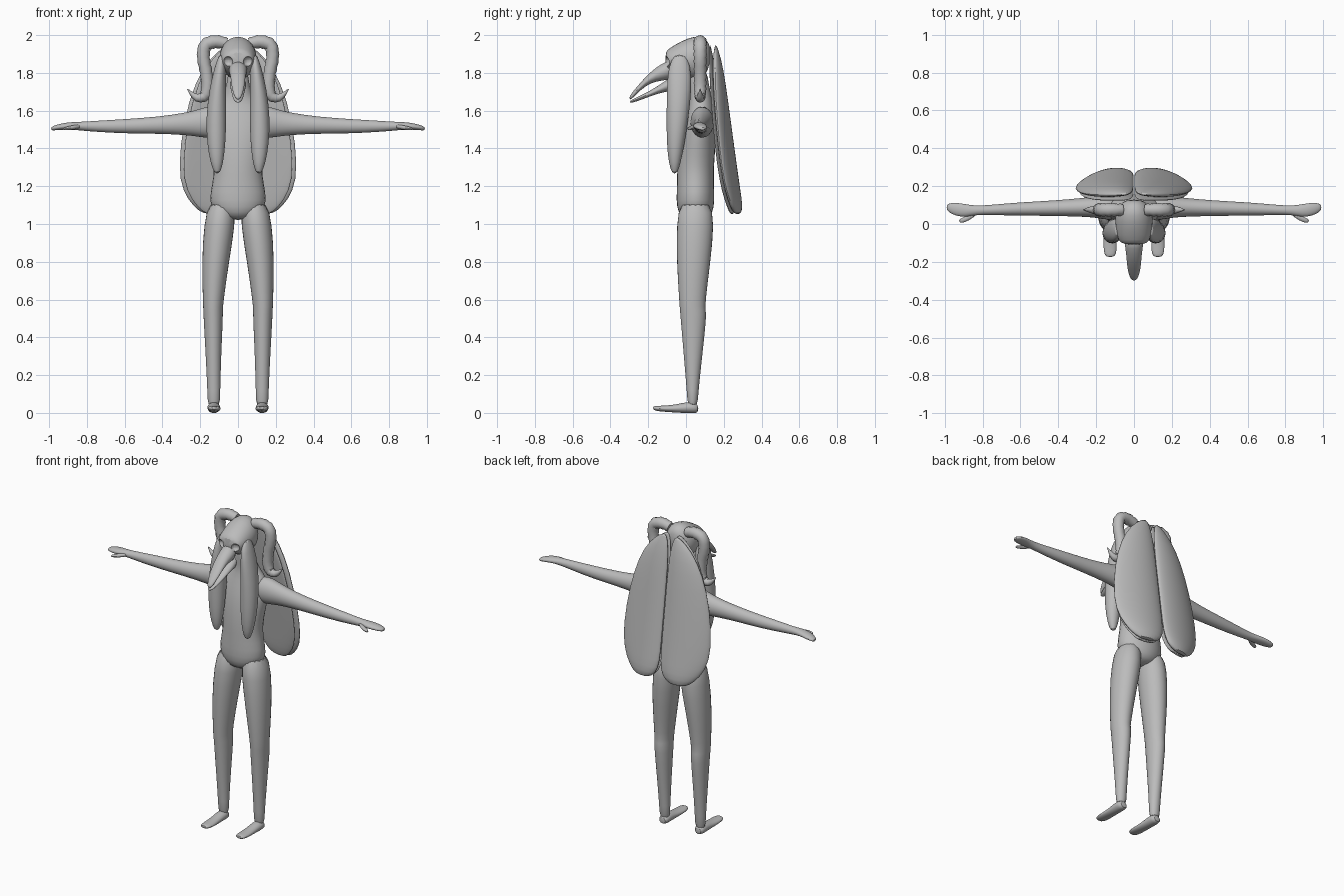
import bpy
import bmesh
import math
from mathutils import Vector

cube = bpy.data.objects.get("Cube")
if cube:
    bpy.data.objects.remove(cube, do_unlink=True)

SIDES = {"left": 1, "right": -1}

grey = bpy.data.materials.new("plain_grey")
grey.use_nodes = True
grey.diffuse_color = (0.5, 0.5, 0.5, 1)
grey.node_tree.nodes["Principled BSDF"].inputs["Base Color"].default_value = grey.diffuse_color


def skin_rings(name, rings, subdivide=1):
    """Bridge a list of equal rings into a closed smooth mesh."""
    bm = bmesh.new()
    loops = [[bm.verts.new(p) for p in ring] for ring in rings]
    count = len(loops[0])
    for lower, upper in zip(loops, loops[1:]):
        for i in range(count):
            j = (i + 1) % count
            bm.faces.new((lower[i], lower[j], upper[j], upper[i]))
    bm.faces.new(loops[0])
    bm.faces.new(loops[-1])
    bmesh.ops.recalc_face_normals(bm, faces=bm.faces)
    mesh = bpy.data.meshes.new(name)
    bm.to_mesh(mesh)
    bm.free()
    mesh.materials.append(grey)
    obj = bpy.data.objects.new(name, mesh)
    bpy.context.collection.objects.link(obj)
    if subdivide:
        obj.modifiers.new("soften", "SUBSURF").levels = subdivide
        obj.modifiers["soften"].render_levels = subdivide
    for other in bpy.context.selected_objects:
        other.select_set(False)
    obj.select_set(True)
    bpy.context.view_layer.objects.active = obj
    bpy.ops.object.shade_smooth_by_angle(angle=math.radians(50))
    return obj


def loft(name, axis, rows, side=1, sides=14, arch=0.0):
    """Ellipse sections along an axis; row = position, two centres, two radii."""
    rings = []
    for pos, c1, c2, r1, r2 in rows:
        ring = []
        for i in range(sides):
            a = math.tau * i / sides
            u, v = c1 + r1 * math.cos(a), c2 + r2 * math.sin(a)
            x, y, z = {"x": (pos, u, v), "y": (u, pos, v), "z": (u, v, pos)}[axis]
            ring.append((x * side, y - arch * x * x, z))
        rings.append(ring)
    return skin_rings(name, rings)


def horn(name, points, side):
    """Ridged tapering tube in an upright plane."""
    samples = []
    steps = 4
    for i in range(len(points) - 1):
        p0, p1 = points[max(i - 1, 0)], points[i]
        p2, p3 = points[i + 1], points[min(i + 2, len(points) - 1)]
        for s in range(steps):
            t = s / steps
            samples.append([b + t / 2 * (c - a + t * (2 * a - 5 * b + 4 * c - d + t * (3 * (b - c) + d - a)))
                            for a, b, c, d in zip(p0, p1, p2, p3)])
    samples.append(points[-1])
    centres = [Vector((x, 0.075, z)) for x, z, r in samples]
    depth = Vector((0, 1, 0))
    rings = []
    for i, centre in enumerate(centres):
        tangent = (centres[min(i + 1, len(centres) - 1)] - centres[max(i - 1, 0)]).normalized()
        across = tangent.cross(depth)
        radius = samples[i][2] * (1.07 if i % 2 else 0.97)
        ring = []
        for k in range(12):
            a = math.tau * k / 12
            p = centre + radius * (depth * math.cos(a) + across * math.sin(a))
            ring.append((p.x * side, p.y, p.z))
        rings.append(ring)
    skin_rings(name, rings, 0)


# Torso and neck
loft("torso", "z", [
    (1.02, 0, .05, .06, .06), (1.06, 0, .05, .13, .095), (1.12, 0, .05, .16, .105),
    (1.22, 0, .05, .138, .1), (1.3, 0, .05, .128, .1), (1.42, 0, .06, .15, .1),
    (1.52, 0, .07, .17, .09), (1.6, 0, .08, .155, .075), (1.66, 0, .08, .09, .06),
    (1.72, 0, .07, .06, .055), (1.84, 0, .06, .055, .05)])

# Skull with eye sockets
skull = loft("skull", "y", [
    (.13, 0, 1.9, .04, .05), (.1, 0, 1.88, .085, .11), (.05, 0, 1.88, .105, .122),
    (-.03, 0, 1.87, .1, .1), (-.09, 0, 1.87, .085, .06), (-.11, 0, 1.87, .06, .045)])
for label, side in SIDES.items():
    bpy.ops.mesh.primitive_uv_sphere_add(segments=16, ring_count=10, radius=.028,
                                         location=(side * .055, -.11, 1.86))
    cutter = bpy.context.object
    cutter.name = label + "_socket_cutter"
    cutter.hide_render = True
    cutter.data.materials.append(grey)
    bpy.context.view_layer.objects.active = skull
    cut = skull.modifiers.new("socket", "BOOLEAN")
    cut.operation = "DIFFERENCE"
    cut.object = cutter
    for modifier in [m.name for m in skull.modifiers]:
        bpy.ops.object.modifier_apply(modifier=modifier)
    bpy.data.objects.remove(cutter, do_unlink=True)

# Open beak: upper and lower jaw
loft("upper_jaw", "y", [
    (-.07, 0, 1.82, .06, .06), (-.13, 0, 1.805, .045, .045), (-.19, 0, 1.775, .04, .03),
    (-.24, 0, 1.73, .035, .02), (-.28, 0, 1.685, .024, .018), (-.3, 0, 1.665, .01, .01)])
loft("lower_jaw", "y", [
    (-.05, 0, 1.75, .05, .05), (-.11, 0, 1.73, .042, .028), (-.19, 0, 1.69, .034, .014),
    (-.26, 0, 1.66, .026, .012), (-.3, 0, 1.645, .012, .006)])

for label, side in SIDES.items():
    # Curled horn
    horn(label + "_horn", [
        (.06, 1.955, .03), (.12, 1.965, .034), (.172, 1.945, .034), (.183, 1.88, .033),
        (.168, 1.8, .032), (.162, 1.73, .032), (.175, 1.68, .029), (.21, 1.668, .022),
        (.24, 1.685, .013), (.268, 1.715, .002)], side)

    # Long hanging ear
    loft(label + "_ear", "z", [
        (1.9, .085, -.03, .015, .03), (1.84, .092, -.035, .03, .06),
        (1.72, .108, -.035, .045, .068), (1.56, .116, -.045, .056, .06),
        (1.42, .115, -.055, .05, .048), (1.32, .112, -.06, .034, .032),
        (1.265, .11, -.06, .014, .014)], side)

    # Arm
    loft(label + "_arm", "x", [
        (.06, .08, 1.54, .06, .07), (.15, .085, 1.54, .065, .09), (.2, .09, 1.535, .058, .076),
        (.28, .088, 1.53, .05, .06), (.42, .083, 1.523, .042, .046), (.6, .08, 1.517, .036, .039),
        (.75, .074, 1.517, .028, .03), (.84, .072, 1.518, .024, .023), (.89, .07, 1.52, .036, .02),
        (.94, .078, 1.515, .036, .017), (.975, .085, 1.508, .026, .013), (.99, .088, 1.504, .012, .008)],
        side)
    loft(label + "_thumb", "x", [
        (.83, .06, 1.518, .012, .012), (.87, .035, 1.512, .018, .013),
        (.905, .02, 1.506, .016, .011), (.925, .016, 1.503, .008, .006)], side, 8)

    # Leg and foot
    loft(label + "_leg", "z", [
        (1.13, .085, .05, .07, .085), (1.0, .097, .05, .086, .103), (.8, .12, .04, .074, .092),
        (.58, .132, .033, .055, .07), (.54, .132, .036, .053, .07), (.51, .131, .04, .053, .071),
        (.3, .13, .037, .042, .05), (.1, .128, .035, .034, .03), (.03, .128, .035, .034, .028)], side)
    loft(label + "_foot", "y", [
        (.066, .128, .022, .024, .022), (.04, .128, .028, .035, .03), (0, .128, .028, .035, .03),
        (-.05, .127, .023, .034, .022), (-.12, .126, .022, .037, .016),
        (-.16, .126, .024, .032, .014), (-.175, .126, .026, .018, .008)], side)

    # Back shell: an outer case over a thinner wing
    outline = [(1.95, .03, .06), (1.88, .01, .15), (1.75, 0, .23), (1.55, 0, .29), (1.3, 0, .32),
               (1.17, 0, .295), (1.09, .02, .235), (1.05, .08, .18)]
    for layer, gap, size, depth in (("wing_case", 0, 1, .03), ("under_wing", .03, .93, .015)):
        rows = []
        for z, inner, outer in outline:
            outer *= size
            half = (outer - inner) / 2
            lean = .158 + .14 * (1.95 - z) - gap
            rows.append((z, inner + half, lean, half, depth * min(1, half / .1)))
        loft(label + "_" + layer, "z", rows, side, 20, .6)
